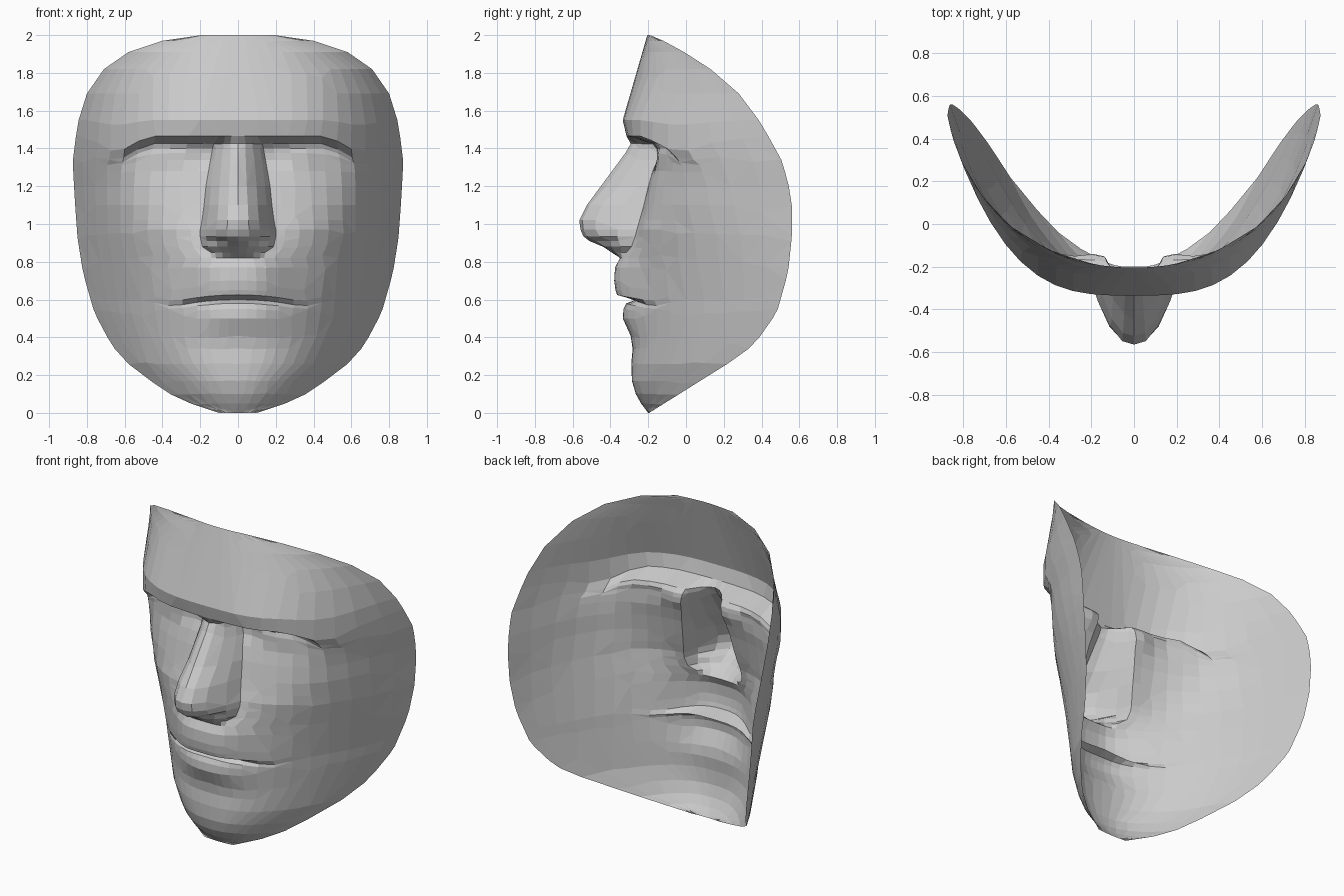
import bpy, bmesh, math


def curve(points):
    """Piecewise-linear function through (z, value) points, z ascending."""
    def f(z):
        if z <= points[0][0]:
            return points[0][1]
        for (z0, v0), (z1, v1) in zip(points, points[1:]):
            if z <= z1:
                return v0 + (v1 - v0) * (z - z0) / (z1 - z0)
        return points[-1][1]
    return f


def bump(d, width):
    return math.exp(-(d / width) ** 2)


def clamp(t):
    return max(0.0, min(1.0, t))


def fade(x, start, end):
    """1 inside start, 0 outside end, smooth between."""
    t = clamp((x - start) / (end - start))
    return 1 - t * t * (3 - 2 * t)


# Outline of the mask: half width and depth of the rim at each height
rim_x = curve([(0, .1), (.02, .16), (.04, .23), (.1, .36), (.16, .45), (.26, .58), (.36, .67),
               (.53, .76), (.74, .82), (.93, .85), (1.14, .865), (1.33, .875), (1.53, .85),
               (1.69, .8), (1.82, .71), (1.91, .58), (1.97, .4), (2, .2)])
rim_y = curve([(0, -.195), (.04, -.13), (.16, .06), (.26, .22), (.36, .36), (.53, .48),
               (.74, .54), (.93, .56), (1.14, .56), (1.33, .51), (1.53, .4), (1.69, .28),
               (1.82, .13), (1.91, -.01), (1.97, -.12), (2, -.19)])
# Smooth shell: centre depth and how square each cross-section is
base_y = curve([(0, -.2), (.08, -.255), (.2, -.285), (.4, -.285), (.6, -.295), (.8, -.28),
                (1, -.265), (1.2, -.25), (1.35, -.26), (1.465, -.315), (1.55, -.335),
                (2, -.205)])
square = curve([(0, 2), (.2, 2.4), (.6, 2.35), (.8, 2.7), (1.1, 3.5), (1.35, 3.6),
                (1.5, 3.4), (1.8, 2.6), (2, 2)])
# Centre line with lips and eye sockets, without the nose
mid_y = curve([(0, -.2), (.08, -.26), (.2, -.295), (.37, -.28), (.45, -.31), (.53, -.32),
               (.6, -.33), (.625, -.37), (.7, -.38), (.78, -.375), (.85, -.33), (.95, -.27),
               (1.1, -.225), (1.25, -.19), (1.35, -.15), (1.42, -.16), (1.465, -.315),
               (1.55, -.335), (2, -.205)])
# Nose: ridge line and half width
ridge_y = curve([(.84, -.375), (.88, -.44), (.92, -.535), (.96, -.557), (1.02, -.565),
                 (1.1, -.525), (1.37, -.325), (1.43, -.29), (1.5, -.33)])
nose_w = curve([(.76, .17), (.84, .13), (.88, .19), (.95, .205), (1.05, .185), (1.2, .17),
                (1.4, .135), (1.465, .12), (1.6, .17)])


def surface(x, z):
    y = base_y(z) + (rim_y(z) - base_y(z)) * (x / rim_x(z)) ** square(z)
    detail = mid_y(z) - base_y(z)
    y += detail * (fade(x, .4, .7) if z > 1 else fade(x, .06, .36))
    # lips: parting groove and full lower lip
    y += .07 * bump(z - .6, .015) * bump(x, .22)
    y -= .022 * bump(z - .515, .035) * bump(x, .2)
    # eyes: closed lid over a deep inner corner
    y -= .03 * bump(z - 1.36, .05) * bump(x - .38, .13)
    y += .015 * bump(z - 1.37, .06) * bump(x - .21, .05)
    # nose
    t = x / nose_w(z)
    if .84 <= z <= 1.5 and t < 1:
        y = min(y, y + (ridge_y(z) - y) * (1 - t ** (2.4 if z < 1.15 else 1.7)))
    # nostril
    y += .06 * bump(z - .91, .022) * bump(x - .1, .04)
    # brow line drops at the temple, mouth corners turn down
    drop = .09 * clamp((x - .48) / .15) * bump(z - 1.44, .1) * fade(x, .64, .82)
    drop += .035 * clamp(x / .33) ** 2 * bump(z - .61, .08) * fade(x, .33, .55)
    return x, y, z - drop


def column_x(c, z):
    """Columns follow the nose edge near the middle and the outline outside."""
    n = nose_w(z)
    c = c * n / .19 if c <= .19 else n + (c - .19) * (.87 - n) / .68
    w = rim_x(z)
    return c + (w - .87) * (c / .87) ** (1 + clamp((w - .5) / .2))


rows = [0, .02, .05, .1, .17, .26, .34, .4, .45, .5, .55, .58, .6, .625, .65, .7, .77, .82,
        .85, .88, .91, .935, .97, 1.02, 1.1, 1.2, 1.28, 1.34, 1.375, 1.4, 1.425, 1.465, 1.55,
        1.69, 1.82, 1.91, 1.97, 2]
cols = [0, .055, .11, .16, .19, .24, .32, .4, .48, .56, .63, .7, .76, .82, .87]

# Right half of the face as a grid of facets
bm = bmesh.new()
grid = [[bm.verts.new(surface(column_x(c, z), z)) for c in cols] for z in rows]
for a, b in zip(grid, grid[1:]):
    for i in range(len(cols) - 1):
        bm.faces.new((a[i], a[i + 1], b[i + 1], b[i]))
mesh = bpy.data.meshes.new("face_mask")
bm.to_mesh(mesh)
bm.free()
mask = bpy.data.objects.new("face_mask", mesh)
bpy.context.collection.objects.link(mask)

# Irregular low-poly facets, then the left half by mirroring
facets = mask.modifiers.new("facets", 'DECIMATE')
facets.ratio = .6
mirror = mask.modifiers.new("mirror", 'MIRROR')
mirror.use_axis[0] = True
mirror.use_clip = True
mirror.merge_threshold = .004
